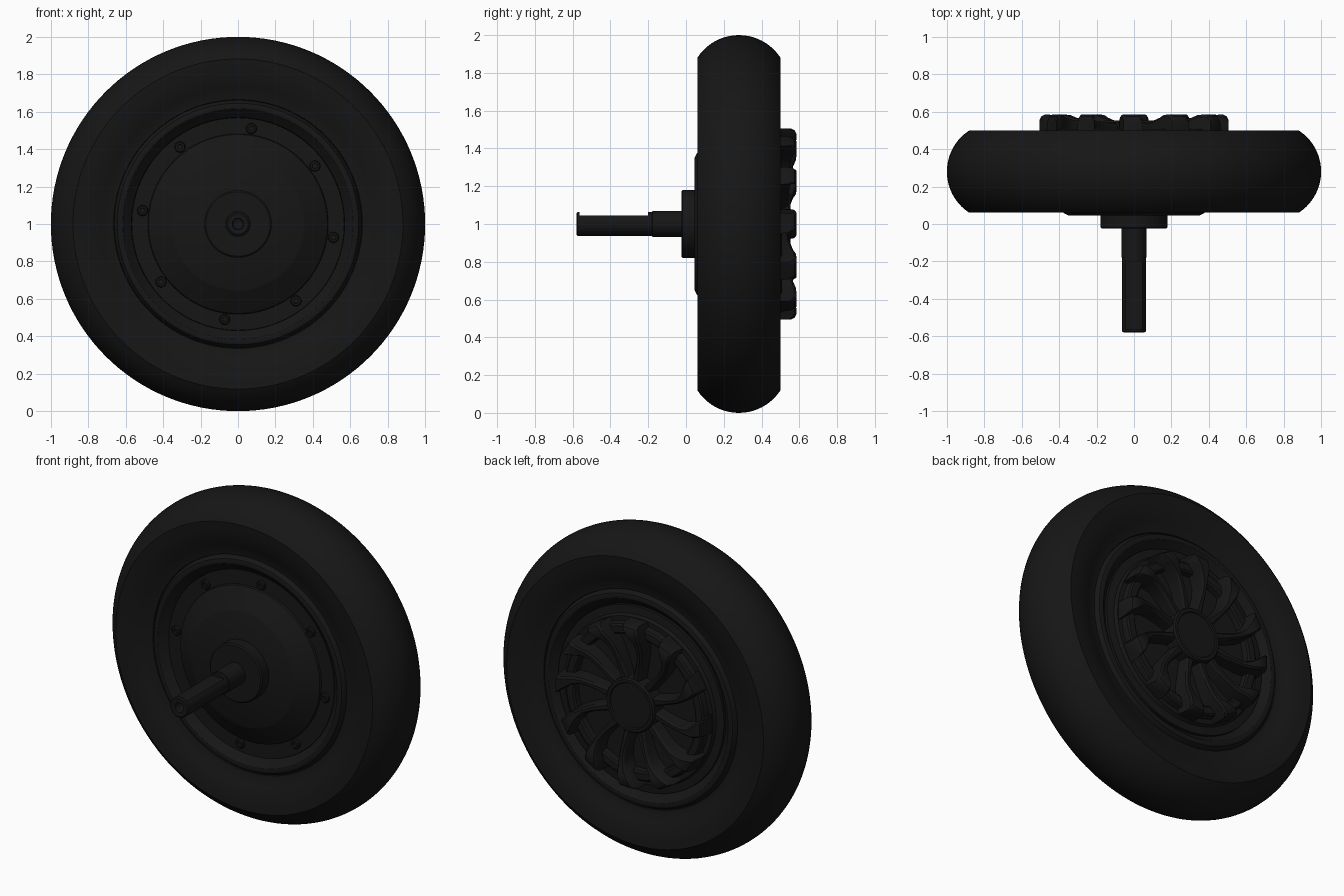
import bpy, bmesh
from math import sin, cos, pi, radians, asin

if "Cube" in bpy.data.objects:
    bpy.data.objects.remove(bpy.data.objects["Cube"])

CZ = 1.0  # wheel axis height
black = bpy.data.materials.new("black")
black.diffuse_color = (0.008, 0.008, 0.008, 1)
black.use_nodes = True
black.node_tree.nodes["Principled BSDF"].inputs["Base Color"].default_value = black.diffuse_color


def finish(bm, name, angle=30):
    bmesh.ops.remove_doubles(bm, verts=bm.verts[:], dist=1e-5)
    bmesh.ops.recalc_face_normals(bm, faces=bm.faces[:])
    me = bpy.data.meshes.new(name)
    bm.to_mesh(me)
    bm.free()
    ob = bpy.data.objects.new(name, me)
    bpy.context.collection.objects.link(ob)
    me.materials.append(black)
    bpy.ops.object.select_all(action='DESELECT')
    ob.select_set(True)
    bpy.context.view_layer.objects.active = ob
    bpy.ops.object.shade_smooth_by_angle(angle=radians(angle))
    return ob


def lathe(name, profile, segs=96, closed=False, cx=0, cz=CZ, clamp=None):
    """Revolve (radius, y) points around an axis parallel to y."""
    bm = bmesh.new()
    rings = []
    for r, y in profile:
        ring = []
        for i in range(segs):
            a = 2 * pi * i / segs
            z = cz + r * sin(a)
            if clamp and clamp[0] < y < clamp[1]:
                z = min(z, clamp[2])
            ring.append(bm.verts.new((cx + r * cos(a), y, z)))
        rings.append(ring)
    n = len(rings)
    for k in range(n if closed else n - 1):
        a, b = rings[k], rings[(k + 1) % n]
        for i in range(segs):
            j = (i + 1) % segs
            bm.faces.new((a[i], a[j], b[j], b[i]))
    return finish(bm, name)


# tyre: round tread, dished sidewalls
R, rc, yc, hw = 0.262, 0.738, 0.28, 0.219
side = [(0.655, 0.135), (0.665, 0.165), (0.69, 0.168), (0.73, 0.185),
        (0.78, 0.204), (0.83, 0.214)]          # radius, offset from centre plane
tread = [(rc + R * cos(t), yc + R * sin(t))
         for t in [asin(hw / R) * (k / 10 - 1) for k in range(21)]]
lathe("tyre", [(r, yc - d) for r, d in side] + tread
      + [(r, yc + d) for r, d in reversed(side)], 128, True)

# rim with rolled lips
lip = [(0.565, 0.10), (0.57, 0.145), (0.60, 0.172), (0.615, 0.187),
       (0.63, 0.19), (0.645, 0.185), (0.66, 0.165), (0.665, 0.14)]
lathe("rim", [(r, yc - d) for r, d in lip]
      + [(r, yc + d) for r, d in reversed(lip)], 128, True)

# motor housing, conical front cover and back plate
lathe("motor_housing", [(0, 0.045), (0.35, 0.045), (0.36, 0.05), (0.478, 0.118),
                        (0.482, 0.13), (0.568, 0.132), (0.568, 0.44),
                        (0.52, 0.445), (0.51, 0.465), (0, 0.465)], 128)
lathe("front_flange", [(0, -0.025), (0.172, -0.025), (0.18, -0.018),
                       (0.18, 0.06), (0, 0.06)])

# axle with a long flat on top and a centre hole
lathe("axle", [(0, -0.50), (0.028, -0.51), (0.03, -0.578), (0.055, -0.58),
               (0.063, -0.574), (0.063, -0.565), (0.063, -0.5645),
               (0.063, -0.2005), (0.063, -0.2), (0.063, -0.18), (0.068, -0.178),
               (0.068, 0.0), (0, 0.0)], 48, clamp=(-0.5648, -0.2002, 1.045))

# cover bolts
for k in range(8):
    a = radians(82 - 45 * k)
    lathe(f"cover_bolt_{k + 1}", [(0, 0.125), (0.013, 0.125), (0.014, 0.112),
                                  (0.024, 0.112), (0.029, 0.119), (0.029, 0.14),
                                  (0, 0.14)], 18,
          cx=0.515 * cos(a), cz=CZ + 0.515 * sin(a))

# back hub cap and raised ring under the spokes
lathe("back_hub_cap", [(0, 0.545), (0.135, 0.545), (0.14, 0.552), (0.158, 0.552),
                       (0.166, 0.542), (0.17, 0.45), (0, 0.45)])
lathe("back_ring", [(0.41, 0.45), (0.415, 0.50), (0.425, 0.508), (0.465, 0.508),
                    (0.475, 0.50), (0.485, 0.45)], 96, True)


# curved spokes flaring into raised tips: radius, sweep angle, half width, top y
stations = [(0.15, 0, 0.026, 0.535), (0.22, -1, 0.021, 0.54), (0.29, -1, 0.018, 0.548),
            (0.35, 0, 0.019, 0.556), (0.40, 2.5, 0.026, 0.568), (0.435, 5, 0.037, 0.583),
            (0.475, 8, 0.047, 0.585), (0.495, 9, 0.050, 0.575), (0.505, 9.5, 0.051, 0.555)]
for k in range(12):
    bm = bmesh.new()
    prev = None
    for r, off, w, top in stations:
        a = radians(30 * k + 10 - off)
        c, s = cos(a), sin(a)
        ring = [bm.verts.new((r * c - t * s, y, CZ + r * s + t * c))
                for t, y in ((-w - 0.008, 0.445), (-w, top - 0.012), (-w + 0.01, top),
                             (w - 0.01, top), (w, top - 0.012), (w + 0.008, 0.445))]
        if prev:
            for i in range(6):
                j = (i + 1) % 6
                bm.faces.new((prev[i], prev[j], ring[j], ring[i]))
        else:
            bm.faces.new(ring)
        prev = ring
    bm.faces.new(prev)
    finish(bm, f"back_spoke_{k + 1}")
